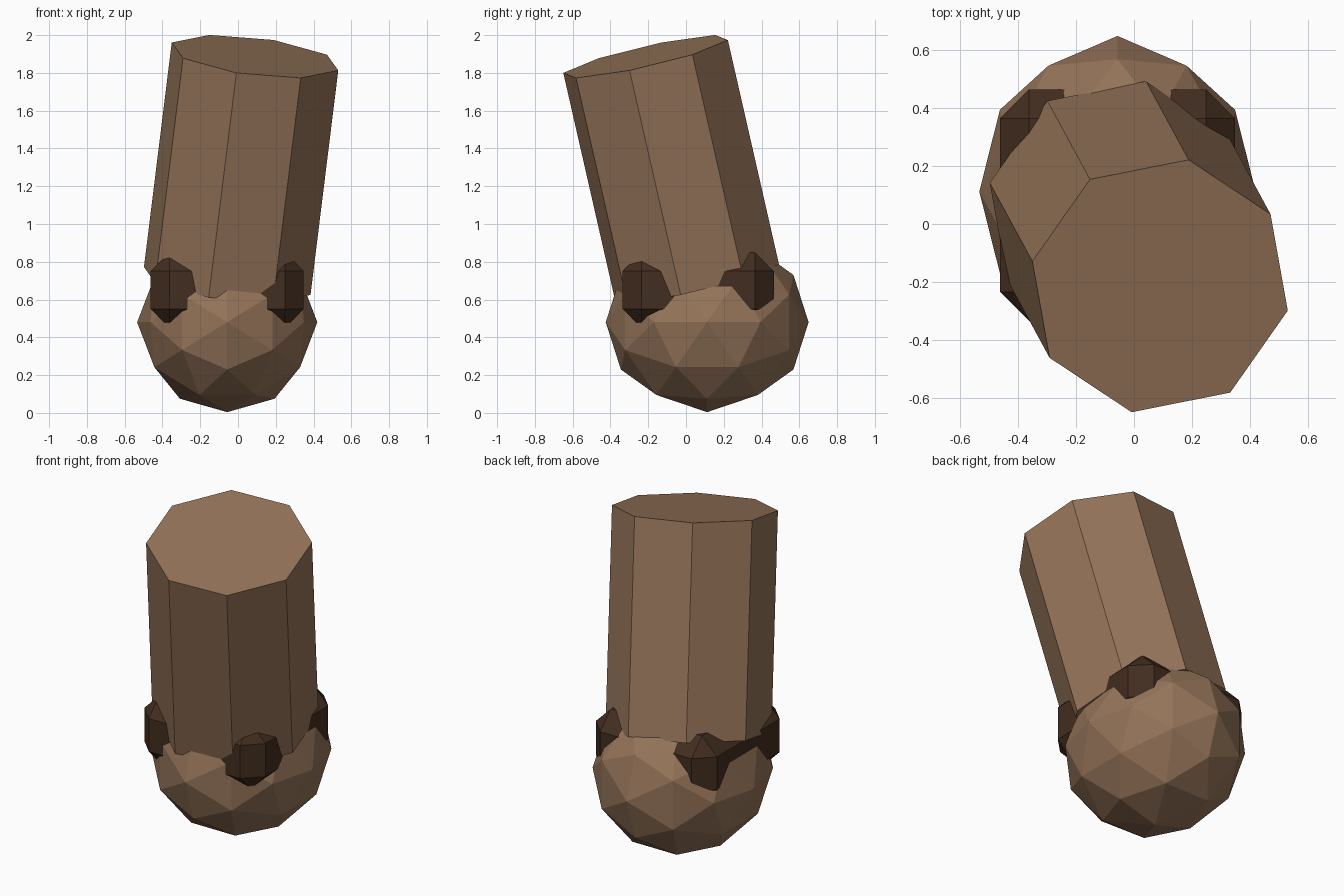
import bpy, bmesh, math
from itertools import product
from mathutils import Vector, Matrix

if "Cube" in bpy.data.objects:
    bpy.data.objects.remove(bpy.data.objects["Cube"])


def material(name, rgb):
    mat = bpy.data.materials.new(name)
    mat.diffuse_color = (*rgb, 1)
    mat.use_nodes = True
    mat.node_tree.nodes["Principled BSDF"].inputs["Base Color"].default_value = mat.diffuse_color
    return mat


def finish(bm, name, mat):
    bmesh.ops.recalc_face_normals(bm, faces=bm.faces)
    mesh = bpy.data.meshes.new(name)
    bm.to_mesh(mesh)
    bm.free()
    mesh.materials.append(mat)
    obj = bpy.data.objects.new(name, mesh)
    bpy.context.collection.objects.link(obj)
    return obj


brown = material("brown", (0.30, 0.175, 0.10))
dark_brown = material("dark_brown", (0.055, 0.026, 0.014))

# Rounded end: 80-face icosphere with its two-fold axes on x, y and z
phi = (1 + math.sqrt(5)) / 2
points = set()
for seed in ((1, 0, phi), (1 + phi, 1, phi), (1, 0, 0)):
    for k, signs in product(range(3), product((-1, 1), repeat=3)):
        v = Vector([s * seed[(i - k) % 3] for i, s in enumerate(signs)])
        points.add(tuple(round(c, 6) + 0.0 for c in v.normalized()))
bm = bmesh.new()
for p in sorted(points):
    bm.verts.new(p)
bmesh.ops.convex_hull(bm, input=bm.verts[:])
ball = finish(bm, "rounded_end", brown)
ball.location = (-0.057, 0.112, 0.48)
ball.scale = (0.477, 0.537, 0.476)

# Tilted eight-sided shaft
bottom, top = Vector((-0.057, 0.057, 0.698)), Vector((0.09, -0.214, 1.887))
axis = (top - bottom).normalized()
corner = Vector((-0.44, 0.085, 0.0725))          # direction of one octagon corner
side_x = (corner - corner.dot(axis) * axis).normalized()
side_y = axis.cross(side_x)
frame = Matrix((side_x, side_y, axis)).transposed().to_4x4()
bm = bmesh.new()
rings = []
for centre in (bottom, top):
    rings.append([bm.verts.new(centre + frame @ Vector((
        0.455 * math.cos(i * math.pi / 4), 0.455 * math.sin(i * math.pi / 4), 0)))
        for i in range(8)])
for i in range(8):
    j = (i + 1) % 8
    bm.faces.new((rings[0][i], rings[0][j], rings[1][j], rings[1][i]))
for ring in rings:
    bm.faces.new(ring)
finish(bm, "shaft", brown)

# Dark chamfered block, only its corners show
bm = bmesh.new()
bmesh.ops.create_cube(bm, size=1)
bmesh.ops.scale(bm, vec=(0.81, 0.80, 0.40), verts=bm.verts)
bmesh.ops.bevel(bm, geom=bm.edges[:], offset=0.1, offset_type='OFFSET',
                segments=1, affect='EDGES', profile=0.5)
block = finish(bm, "joint_block", dark_brown)
block.location = (-0.057, 0.065, 0.65)
